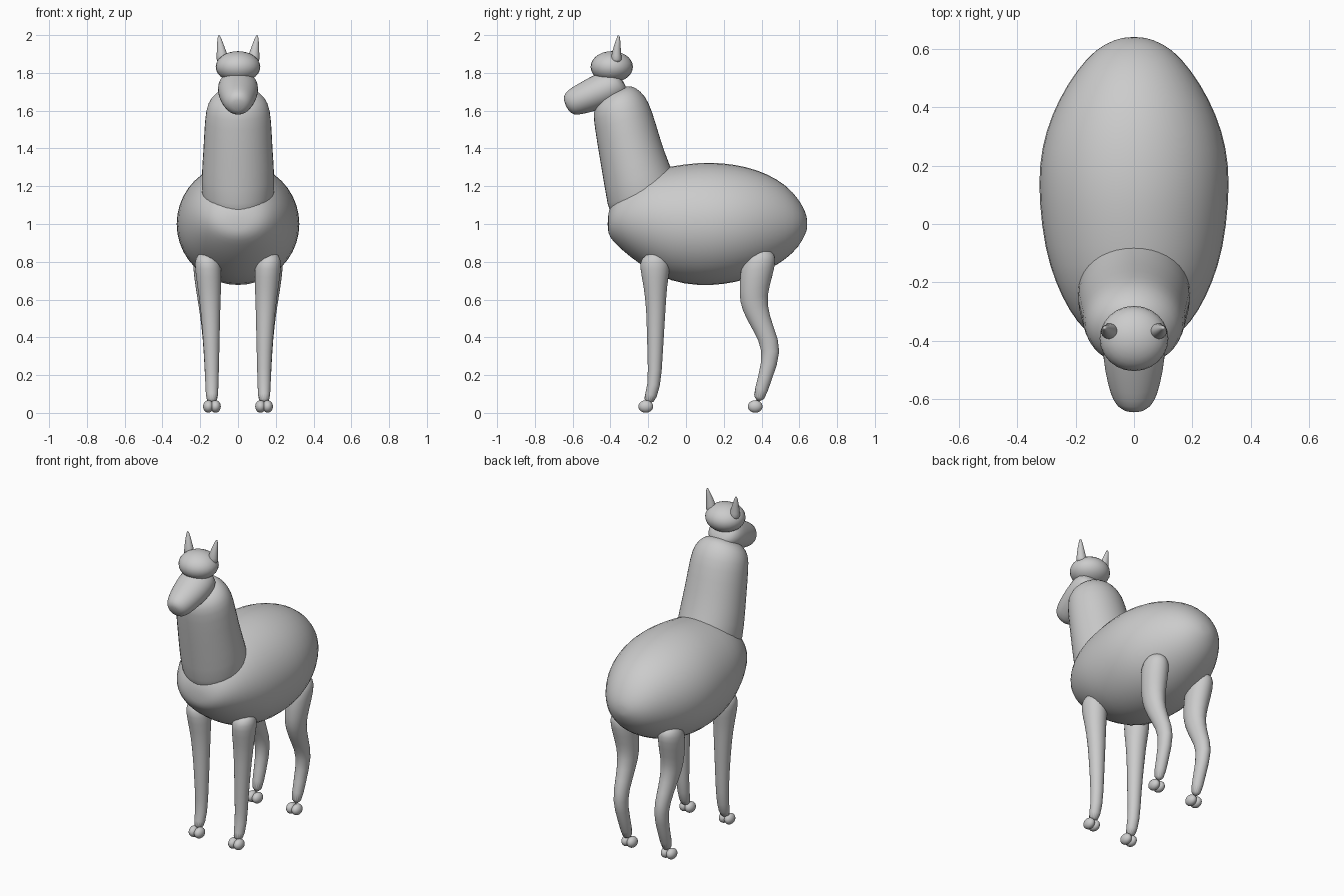
import bpy, bmesh
from math import cos, sin, pi
from mathutils import Vector


def finish(name, bm, mirror=False, subdiv=1):
    bmesh.ops.recalc_face_normals(bm, faces=bm.faces)
    mesh = bpy.data.meshes.new(name)
    bm.to_mesh(mesh)
    bm.free()
    for p in mesh.polygons:
        p.use_smooth = True
    ob = bpy.data.objects.new(name, mesh)
    bpy.context.collection.objects.link(ob)
    if mirror:
        ob.modifiers.new("mirror", 'MIRROR').use_mirror_merge = False
    if subdiv:
        m = ob.modifiers.new("smooth", 'SUBSURF')
        m.levels = m.render_levels = subdiv
    return ob


def loft(name, rings, mirror=False, n=20):
    """Each ring: two side-profile points (y, z), (y, z), then x centre, half width."""
    bm = bmesh.new()
    loops = []
    for ya, za, yb, zb, x, rx in rings:
        a, b = Vector((x, ya, za)), Vector((x, yb, zb))
        mid, half = (a + b) / 2, (a - b) / 2
        loops.append([bm.verts.new(mid + half * cos(2 * pi * i / n)
                                   + Vector((rx * sin(2 * pi * i / n), 0, 0)))
                      for i in range(n)])
    for p, q in zip(loops, loops[1:]):
        for i in range(n):
            j = (i + 1) % n
            bm.faces.new((p[i], p[j], q[j], q[i]))
    bm.faces.new(loops[0])
    bm.faces.new(loops[-1])
    return finish(name, bm, mirror)


def ellipsoids(name, items, mirror=False):
    bm = bmesh.new()
    for centre, size in items:
        made = bmesh.ops.create_uvsphere(bm, u_segments=24, v_segments=14, radius=1)
        for v in made['verts']:
            v.co = Vector(c + s * k for c, s, k in zip(centre, size, v.co))
    return finish(name, bm, mirror, 0)


# woolly body, chest to rump: y, top, bottom, half width
body = [(-0.415, 1.03, 0.97, 0.04), (-0.405, 1.09, 0.93, 0.11), (-0.37, 1.16, 0.89, 0.17),
        (-0.30, 1.23, 0.825, 0.225), (-0.20, 1.285, 0.755, 0.275), (-0.08, 1.31, 0.69, 0.312),
        (0.07, 1.332, 0.667, 0.33), (0.20, 1.328, 0.675, 0.332), (0.32, 1.308, 0.70, 0.308),
        (0.43, 1.27, 0.75, 0.262), (0.53, 1.21, 0.81, 0.198), (0.60, 1.13, 0.88, 0.135),
        (0.635, 1.06, 0.95, 0.065), (0.642, 1.02, 0.98, 0.02)]
loft("body", [(y, t, y, b, 0, w) for y, t, b, w in body])

# neck
loft("neck", [(-0.33, 0.98, 0.0, 1.13, 0, 0.15), (-0.408, 1.03, -0.03, 1.19, 0, 0.195),
              (-0.43, 1.18, -0.085, 1.31, 0, 0.197), (-0.458, 1.34, -0.135, 1.45, 0, 0.185),
              (-0.485, 1.51, -0.18, 1.61, 0, 0.178), (-0.495, 1.59, -0.215, 1.68, 0, 0.165),
              (-0.47, 1.645, -0.265, 1.725, 0, 0.125), (-0.42, 1.69, -0.31, 1.735, 0, 0.06)])

# face and muzzle
loft("face", [(-0.36, 1.80, -0.31, 1.72, 0, 0.05), (-0.41, 1.82, -0.305, 1.68, 0, 0.10),
              (-0.47, 1.80, -0.375, 1.63, 0, 0.112), (-0.55, 1.755, -0.47, 1.60, 0, 0.10),
              (-0.615, 1.718, -0.55, 1.58, 0, 0.082), (-0.645, 1.69, -0.595, 1.575, 0, 0.062),
              (-0.65, 1.655, -0.625, 1.60, 0, 0.03)])

# wool cap on the head
ellipsoids("head_wool", [((0, -0.393, 1.832), (0.118, 0.112, 0.083))])

# ears
loft("ears", [(-0.40, 1.85, -0.335, 1.85, 0.082, 0.035), (-0.397, 1.89, -0.342, 1.89, 0.083, 0.031),
              (-0.384, 1.94, -0.345, 1.94, 0.092, 0.021), (-0.367, 1.985, -0.348, 1.985, 0.099, 0.010),
              (-0.361, 2.0, -0.354, 2.0, 0.101, 0.004)], True, 12)

# front legs
loft("front_legs", [(-0.19, 0.85, -0.14, 0.85, 0.17, 0.03), (-0.24, 0.82, -0.09, 0.82, 0.163, 0.065),
                    (-0.247, 0.77, -0.082, 0.77, 0.158, 0.073), (-0.225, 0.67, -0.10, 0.67, 0.152, 0.064),
                    (-0.21, 0.55, -0.107, 0.55, 0.146, 0.053), (-0.206, 0.32, -0.122, 0.32, 0.139, 0.041),
                    (-0.198, 0.14, -0.132, 0.13, 0.138, 0.035), (-0.235, 0.06, -0.175, 0.035, 0.138, 0.032)],
     True, 16)

# hind legs with bent hocks
loft("hind_legs", [(0.37, 0.87, 0.43, 0.87, 0.17, 0.03), (0.305, 0.83, 0.475, 0.84, 0.168, 0.068),
                   (0.285, 0.75, 0.477, 0.79, 0.165, 0.076), (0.28, 0.63, 0.443, 0.67, 0.157, 0.067),
                   (0.29, 0.55, 0.425, 0.58, 0.152, 0.057), (0.355, 0.435, 0.465, 0.45, 0.146, 0.046),
                   (0.41, 0.335, 0.512, 0.33, 0.142, 0.041), (0.385, 0.20, 0.455, 0.18, 0.139, 0.036),
                   (0.345, 0.065, 0.41, 0.04, 0.138, 0.032)], True, 16)

# two-toed feet
for name, y in (("front_feet", -0.213), ("hind_feet", 0.366)):
    ellipsoids(name, [((0.138 + s * 0.019, y, 0.034), (0.028, 0.039, 0.033)) for s in (-1, 1)], True)
